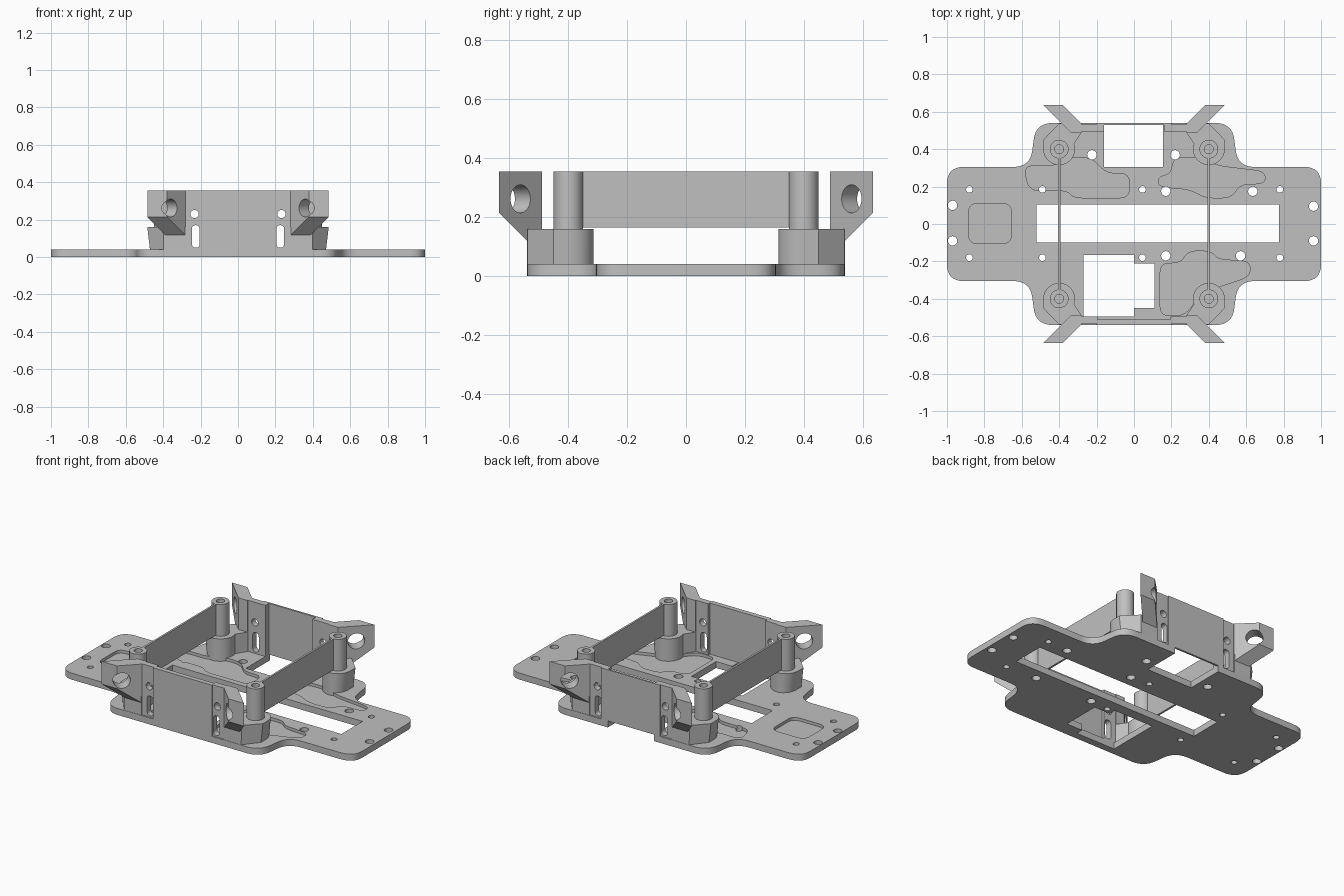
import bpy, bmesh, math
from mathutils import Matrix, Vector

if "Cube" in bpy.data.objects:
    bpy.data.objects.remove(bpy.data.objects["Cube"])

grey = bpy.data.materials.new("plain grey")
grey.diffuse_color = (0.53, 0.53, 0.53, 1)
grey.use_nodes = True
grey.node_tree.nodes["Principled BSDF"].inputs["Base Color"].default_value = grey.diffuse_color


def prism(name, polys, z0, z1, edit=None, matrix=None):
    """Extrude outlines from z0 to z1; edit may move each vertex."""
    bm = bmesh.new()
    for pts in polys:
        lo = [bm.verts.new((x, y, z0)) for x, y in pts]
        hi = [bm.verts.new((x, y, z1)) for x, y in pts]
        bm.faces.new(lo[::-1])
        bm.faces.new(hi)
        for i in range(len(pts)):
            j = (i + 1) % len(pts)
            bm.faces.new((lo[i], lo[j], hi[j], hi[i]))
    if edit:
        for v in bm.verts:
            edit(v.co, v.co.z < (z0 + z1) / 2)
    if matrix:
        bm.transform(matrix)
    bmesh.ops.recalc_face_normals(bm, faces=bm.faces)
    me = bpy.data.meshes.new(name)
    bm.to_mesh(me)
    bm.free()
    me.materials.append(grey)
    ob = bpy.data.objects.new(name, me)
    bpy.context.collection.objects.link(ob)
    return ob


def cut(ob, cutter):
    mod = ob.modifiers.new("cut", 'BOOLEAN')
    mod.object, mod.operation, mod.solver = cutter, 'DIFFERENCE', 'EXACT'
    bpy.context.view_layer.update()
    ev = ob.evaluated_get(bpy.context.evaluated_depsgraph_get())
    me = bpy.data.meshes.new_from_object(ev)
    ob.modifiers.clear()
    ob.data = me
    bpy.data.objects.remove(cutter)


def smooth(ob):
    bpy.ops.object.select_all(action='DESELECT')
    ob.select_set(True)
    bpy.context.view_layer.objects.active = ob
    bpy.ops.object.shade_smooth_by_angle(angle=math.radians(32))


def circle(x, y, r, n=24):
    return [(x + r * math.cos(2 * math.pi * i / n),
             y + r * math.sin(2 * math.pi * i / n)) for i in range(n)]


def rect(x0, x1, y0, y1):
    return [(x0, y0), (x1, y0), (x1, y1), (x0, y1)]


def rounded(pts, r, n=6):
    """Round every corner with a short quadratic curve."""
    out = []
    for i, p in enumerate(pts):
        p = Vector(p)
        a, b = Vector(pts[i - 1]) - p, Vector(pts[(i + 1) % len(pts)]) - p
        a = p + a.normalized() * min(r, a.length * 0.47)
        b = p + b.normalized() * min(r, b.length * 0.47)
        for k in range(n + 1):
            t = k / n
            q = a * (1 - t) ** 2 + p * 2 * t * (1 - t) + b * t * t
            out.append((q.x, q.y))
    return out


# Base plate with wide middle lobes
q = [(1, 0.305), (0.555, 0.305), (0.525, 0.54)]
outline = q + [(-x, y) for x, y in q[::-1]]
outline += [(-x, -y) for x, y in outline]
plate = prism("base_plate", [rounded(outline, 0.09, 8)], 0, 0.04)

# Through openings: long slot, rear notch, front window, screw holes
holes = [rect(-0.52, 0.775, -0.10, 0.105), rect(-0.16, 0.155, 0.305, 0.6),
         [(-0.27, -0.495), (0, -0.495), (0, -0.45), (0.11, -0.45),
          (0.11, -0.21), (0, -0.21), (0, -0.165), (-0.27, -0.165)]]
for x in (-0.88, -0.49, 0.045, 0.78):
    holes += [circle(x, y, 0.018, 16) for y in (0.185, -0.18)]
for x, y in ((-0.97, 0.10), (-0.97, -0.09), (0.96, 0.095), (0.96, -0.09),
             (-0.225, 0.37), (0.22, 0.37), (0.17, 0.175), (0.635, 0.175),
             (0.17, -0.17), (0.57, -0.17)):
    holes.append(circle(x, y, 0.025, 20))

# Shallow pockets in the top of the plate
pockets = [
    rect(-0.885, -0.655, -0.105, 0.11),
    [(-0.59, 0.31), (-0.56, 0.18), (-0.36, 0.18), (-0.32, 0.14), (-0.025, 0.14),
     (-0.025, 0.27), (-0.15, 0.27), (-0.22, 0.35), (-0.33, 0.36), (-0.42, 0.31)],
    [(0.13, 0.2), (0.30, 0.185), (0.38, 0.14), (0.52, 0.14), (0.57, 0.215),
     (0.70, 0.215), (0.70, 0.28), (0.45, 0.31), (0.33, 0.36), (0.21, 0.35),
     (0.20, 0.27), (0.13, 0.25)],
    [(0.14, -0.49), (0.27, -0.49), (0.36, -0.37), (0.50, -0.32), (0.62, -0.28),
     (0.62, -0.20), (0.45, -0.19), (0.41, -0.145), (0.29, -0.145),
     (0.25, -0.21), (0.14, -0.21)]]
cut(plate, prism("pocket_cutter", [rounded(p, 0.05) for p in pockets], 0.022, 0.1))
cut(plate, prism("hole_cutter", holes, -0.1, 0.1))
smooth(plate)

# Y-facing orientation for cutters (local x, y, z -> world x, z, y)
along_y = Matrix(((1, 0, 0, 0), (0, 0, 1, 0), (0, 1, 0, 0), (0, 0, 0, 1)))

for sy, end in ((-1, "front"), (1, "rear")):
    # Middle wall panel, standing slightly proud of its flanks
    half, inner = (0.2, 0.51) if sy < 0 else (0.2, 0.528)
    prism(end + "_wall", [rect(-half, half, sy * inner, sy * 0.54)], 0.04, 0.355)

    for sx, side in ((-1, "left"), (1, "right")):
        tag = end + "_" + side

        def M(pts):
            return [(sx * x, sy * y) for x, y in pts]

        # Wall flank with a screw hole and an upright slot
        x_in = 0.195 if sy < 0 else 0.16
        flank = prism(tag + "_wall_flank",
                      [M(rect(x_in, 0.30, 0.495, 0.532))], 0.035, 0.355)
        slot = rounded(rect(sx * 0.205, sx * 0.247, 0.05, 0.17), 0.025)
        cut(flank, prism("slot_cutter", [slot, circle(sx * 0.232, 0.23, 0.022, 20)],
                         -0.7, 0.7, matrix=along_y))
        smooth(flank)

        # Flared corner wing, undercut below and bored across
        def undercut(co, low):
            if low:
                co.z = abs(co.y) - 0.42

        wing = prism(tag + "_corner_wing",
                     [M([(0.485, 0.635), (0.38, 0.635), (0.28, 0.535),
                         (0.28, 0.49), (0.34, 0.49)])], 0.12, 0.355, undercut)
        axis = Vector((sx, -sy, 0)).to_track_quat('Z', 'Y').to_matrix().to_4x4()
        place = Matrix.Translation((sx * 0.365, sy * 0.61, 0.262)) @ axis
        cut(wing, prism("bore_cutter", [circle(0, 0, 0.048)], -0.2, 0.2, matrix=place))
        smooth(wing)

        # Tapered post foot reaching back to the wall
        arc = [(0.4 + 0.085 * math.cos(a), 0.4 + 0.085 * math.sin(a))
               for a in (math.radians(20 - 200 * i / 16) for i in range(17))]
        arc = [(0.4 - (x - 0.4), y) for x, y in arc]
        foot_pts = arc + [(0.485, 0.45), (0.40, 0.538), (0.28, 0.538), (0.28, 0.49)]

        def taper(co, low):
            if low:
                co.x = sx * (0.39 + (abs(co.x) - 0.39) * 0.82) if abs(co.x) > 0.39 else co.x
                co.y = sy * min(abs(co.y), 0.48 + (abs(co.y) - 0.48) * 0.9) \
                    if abs(co.y) < 0.48 else co.y

        foot = prism(tag + "_post_foot", [M(foot_pts)], 0.015, 0.16, taper)
        smooth(foot)

        # Hollow screw post
        post = prism(tag + "_post", [circle(sx * 0.4, sy * 0.4, 0.05, 32)], 0.10, 0.355)
        cut(post, prism("post_cutter",
                        [circle(sx * 0.4, sy * 0.4, 0.024, 20)], 0.2, 0.5))
        smooth(post)

# Thin webs joining the posts on each side
for sx, side in ((-1, "left"), (1, "right")):
    prism(side + "_web", [rect(sx * 0.4 - 0.006, sx * 0.4 + 0.006, -0.355, 0.355)],
          0.165, 0.355)
